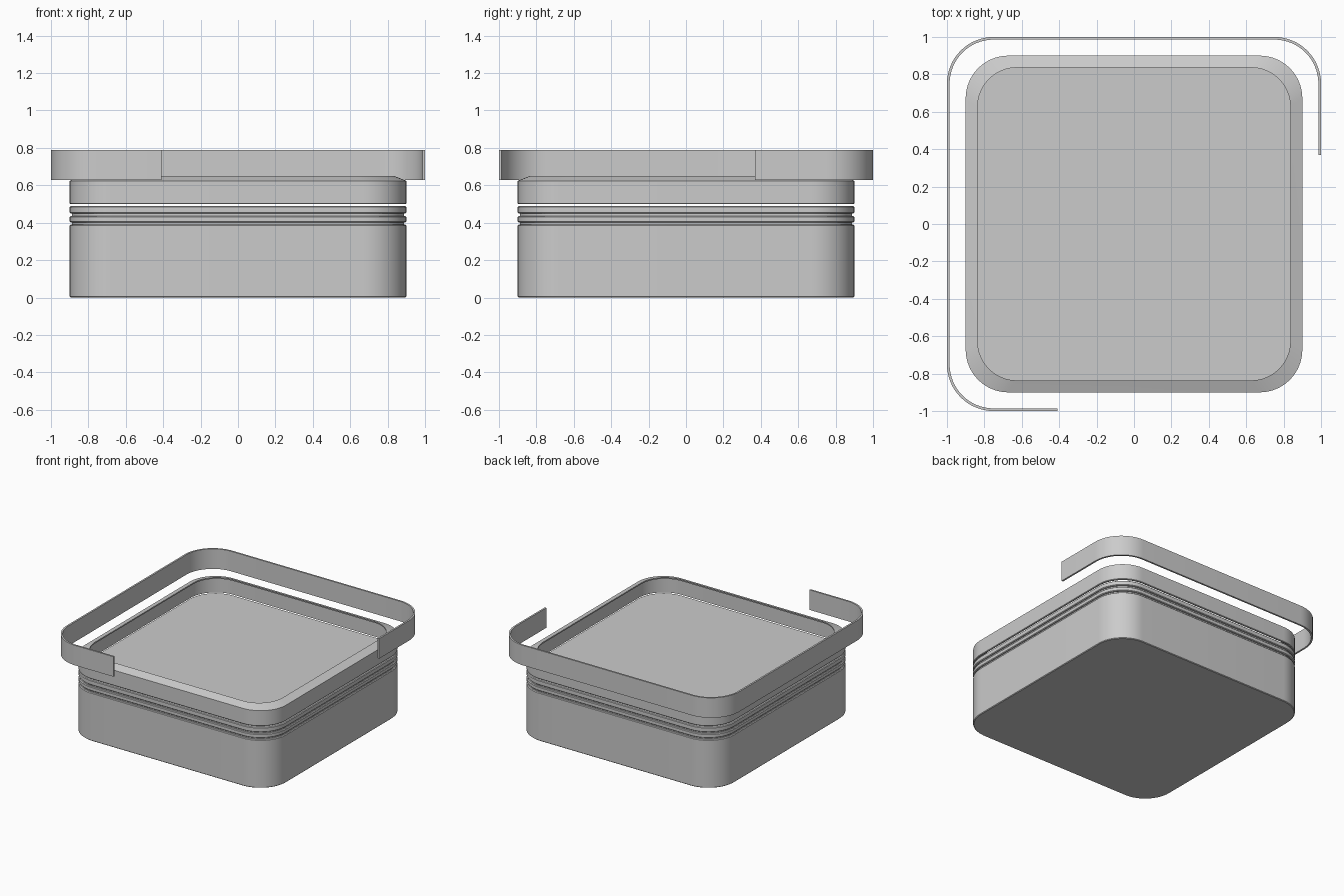
import bpy, bmesh
from math import cos, sin, pi, radians

if "Cube" in bpy.data.objects:
    bpy.data.objects.remove(bpy.data.objects["Cube"], do_unlink=True)

grey = bpy.data.materials.new("plain grey")
grey.use_nodes = True
GREY = (0.6, 0.6, 0.6, 1)
grey.diffuse_color = GREY
grey.node_tree.nodes["Principled BSDF"].inputs["Base Color"].default_value = GREY

STEPS = 16
CORNERS = [(1, 1), (-1, 1), (-1, -1), (1, -1)]  # counter-clockwise


def rounded_square(half, radius):
    """Outline points of a rounded square, counter-clockwise from +x."""
    c = half - radius
    return [(sx * c + radius * cos(pi / 2 * (q + i / STEPS)),
             sy * c + radius * sin(pi / 2 * (q + i / STEPS)))
            for q, (sx, sy) in enumerate(CORNERS) for i in range(STEPS + 1)]


def finish(name, bm):
    bmesh.ops.recalc_face_normals(bm, faces=bm.faces)
    mesh = bpy.data.meshes.new(name)
    bm.to_mesh(mesh)
    bm.free()
    mesh.materials.append(grey)
    obj = bpy.data.objects.new(name, mesh)
    bpy.context.collection.objects.link(obj)
    bpy.ops.object.select_all(action="DESELECT")
    obj.select_set(True)
    bpy.context.view_layer.objects.active = obj
    bpy.ops.object.shade_smooth_by_angle(angle=radians(20))


def loft(name, profile, hollow=False):
    """Skin rounded squares given as (half width, z); hollow joins last to first."""
    bm = bmesh.new()
    rings = []
    for half, z in profile:
        r = 0.228 - (0.9 - half) * 0.3
        rings.append([bm.verts.new((x, y, z)) for x, y in rounded_square(half, r)])
    following = rings[1:] + rings[:1] if hollow else rings[1:]
    for a, b in zip(rings, following):
        for i in range(len(a)):
            j = (i + 1) % len(a)
            bm.faces.new((a[i], a[j], b[j], b[i]))
    if not hollow:
        bm.faces.new(rings[0][::-1])
        bm.faces.new(rings[-1])
    finish(name, bm)


def band(z0, z1, half=0.9, edge=0.005):
    """Profile of a band with softened edges."""
    return [(half - edge, z0), (half, z0 + edge), (half, z1 - edge), (half - edge, z1)]


# Box body: tall base, then two raised ribs separated by shallow grooves
NECK = 0.888
body = band(0, 0.389)
for low, high in ((0.402, 0.436), (0.449, 0.488)):
    body += [(NECK, body[-1][1]), (NECK, low)] + band(low, high)
loft("box_body", body)

# Open rim frame: thin wall with an inward sloping shoulder
loft("rim_frame", [(0.896, 0.499), (0.9, 0.503), (0.9, 0.624), (0.836, 0.649),
                   (0.836, 0.639), (0.888, 0.617), (0.888, 0.499)], hollow=True)

# Loose strip wrapping the left, back and part of the right side
THICK = 0.014


def strip_path(inset):
    pts = rounded_square(1 - inset, 0.25 - inset)
    arcs = pts[:3 * (STEPS + 1)]  # back right, back left and front left corners
    return [(1 - inset, 0.37)] + arcs + [(-0.41, inset - 1)]


bm = bmesh.new()
sections = []
for (ox, oy), (ix, iy) in zip(strip_path(0), strip_path(THICK)):
    sections.append([bm.verts.new(p) for p in (
        (ox, oy, 0.627), (ox, oy, 0.788), (ix, iy, 0.788), (ix, iy, 0.627))])
for a, b in zip(sections, sections[1:]):
    for i in range(4):
        j = (i + 1) % 4
        bm.faces.new((a[i], a[j], b[j], b[i]))
bm.faces.new(sections[0])
bm.faces.new(sections[-1])
finish("wrap_strip", bm)
